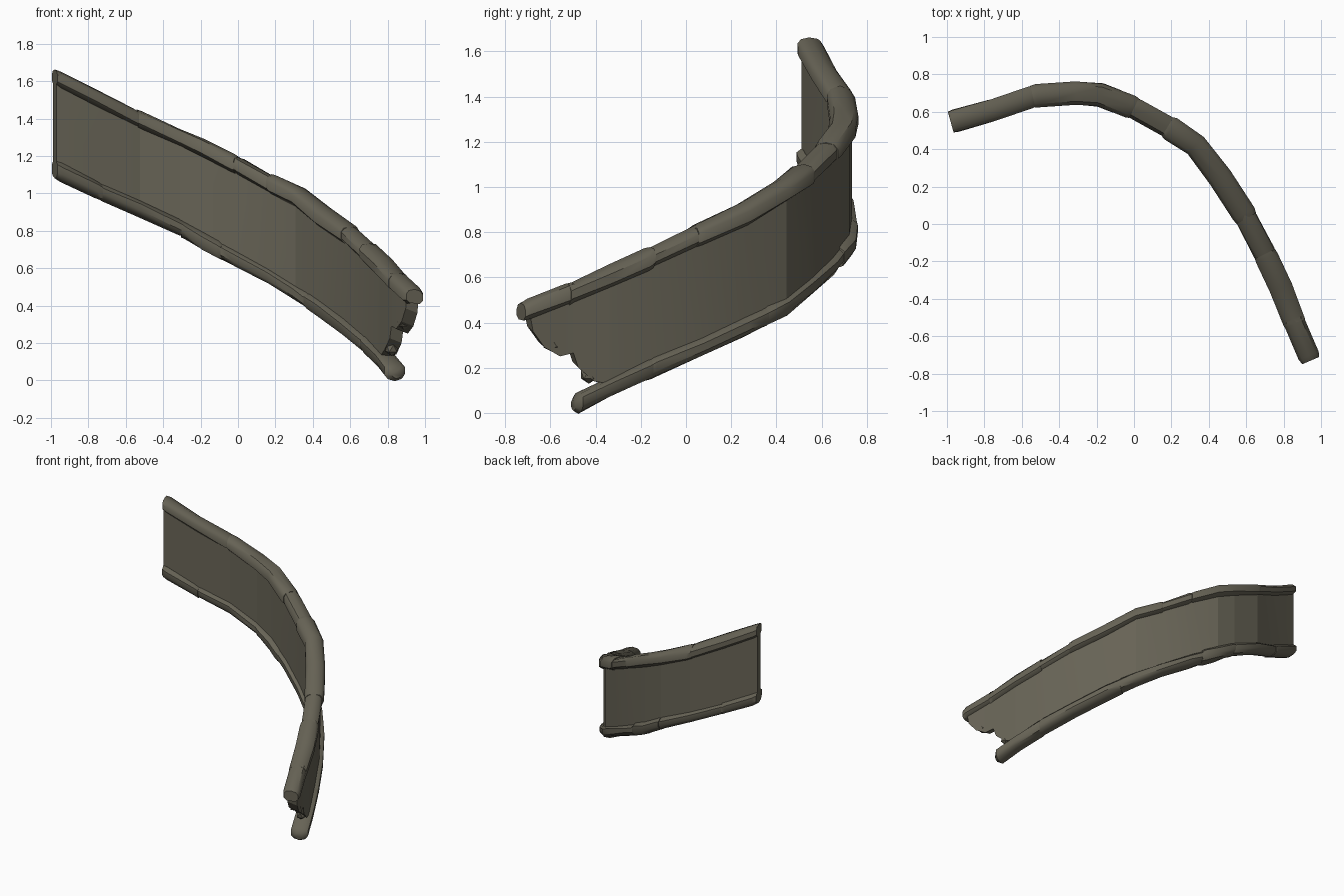
import bpy, bmesh, math, random
from mathutils import Vector

if "Cube" in bpy.data.objects:
    bpy.data.objects.remove(bpy.data.objects["Cube"])
random.seed(4)

stone = bpy.data.materials.new("weathered stone")
stone.diffuse_color = (0.135, 0.125, 0.092, 1)
stone.use_nodes = True
stone.node_tree.nodes["Principled BSDF"].inputs["Base Color"].default_value = stone.diffuse_color

# Sloping curved path: x, y, top rail height, bottom rail height
PATH = [(-.98, .545, 1.62, 1.13), (-.75, .61, 1.50, 1.015), (-.53, .685, 1.39, .92),
        (-.31, .70, 1.295, .82), (-.18, .69, 1.24, .745), (0, .62, 1.15, .65),
        (.18, .52, 1.05, .555), (.33, .42, .98, .468), (.46, .25, .875, .385),
        (.59, .05, .785, .29), (.70, -.16, .685, .2), (.785, -.34, .605, .115),
        (.855, -.52, .525, .025), (.945, -.73, .445, -.06)]
LAST = len(PATH) - 1


def at(t):
    i = max(0, min(LAST - 1, int(math.floor(t))))
    return [a + (b - a) * (t - i) for a, b in zip(PATH[i], PATH[i + 1])]


def normal(t):
    a, b = at(max(0, t - .5)), at(min(LAST, t + .5))
    return Vector((a[1] - b[1], b[0] - a[0], 0)).normalized()


def finish(bm, name, angle):
    bmesh.ops.recalc_face_normals(bm, faces=bm.faces)
    me = bpy.data.meshes.new(name)
    bm.to_mesh(me)
    bm.free()
    ob = bpy.data.objects.new(name, me)
    bpy.context.collection.objects.link(ob)
    me.materials.append(stone)
    bpy.ops.object.select_all(action='DESELECT')
    ob.select_set(True)
    bpy.context.view_layer.objects.active = ob
    bpy.ops.object.shade_smooth_by_angle(angle=math.radians(angle))


# Rounded stone profile: sideways, upward
PROFILE = [(-.06, -.022), (-.06, .016), (-.042, .04), (0, .05),
           (.042, .04), (.06, .016), (.06, -.022), (.035, -.042), (-.035, -.042)]


def rail_block(name, t0, t1, level, scale, taper0=.94, taper1=.94):
    flip = 1 if level == 2 else -1
    bm = bmesh.new()
    ts = [(t0, taper0), (t0 + .12, 1)]
    ts += [(k, 1) for k in range(LAST + 1) if t0 + .2 < k < t1 - .2]
    ts += [(t1 - .12, 1), (t1, taper1)]
    rings = []
    for t, s in ts:
        p, n = at(t), normal(t)
        s *= scale * random.uniform(.97, 1.03)
        rings.append([bm.verts.new(Vector((p[0], p[1], p[level])) + n * u * s
                                   + Vector((0, 0, v * s * flip + random.uniform(-.004, .004))))
                      for u, v in PROFILE])
    m = len(PROFILE)
    for a, b in zip(rings, rings[1:]):
        for j in range(m):
            bm.faces.new((a[j], a[(j + 1) % m], b[(j + 1) % m], b[j]))
    bm.faces.new(rings[0])
    bm.faces.new(rings[-1])
    finish(bm, name, 40)


# Rails made of slightly mismatched blocks
TOP = [(0, 2, .98), (1.95, 5, 1.06), (4.97, 6.1, .97), (6, 9.1, 1.07),
       (9, 10.1, .95), (10, 12.05, 1.03)]
for i, (a, b, s) in enumerate(TOP):
    rail_block(f"top_rail_{i}", a, b, 2, s)
rail_block("top_rail_end", 11.95, 13, 2, .97, 1, .86)
BOTTOM = [(0, 1.05, 1), (1, 3.1, .93), (3.05, 4.6, 1.05), (4.5, 7.6, .93),
          (7.5, 10.1, .98)]
for i, (a, b, s) in enumerate(BOTTOM):
    rail_block(f"bottom_rail_{i}", a, b, 3, s)
rail_block("bottom_rail_end", 10, 11.88, 3, .98, .94, .5)

# Wall panel; the low end is broken away along the listed heights (t, z)
BREAK = [(11.1, .13), (11.44, .14), (11.83, .2), (11.95, .265), (12.24, .25),
         (12.57, .29), (12.81, .36), (12.86, .42)]
cols = [(k, at(k)[3]) for k in range(12) if k < 11.1] + BREAK
bm = bmesh.new()
rings = []
H = .034
for t, low in cols:
    p, n = at(t), normal(t)
    chip = .025 if t > 11.1 else 0
    c = Vector((p[0], p[1], 0))
    o, i = c + n * H, c - n * H
    rings.append([bm.verts.new(q) for q in (
        (o.x, o.y, low), (o.x, o.y, p[2]), (i.x, i.y, p[2]), (i.x, i.y, low + chip))])
for a, b in zip(rings, rings[1:]):
    for j in range(4):
        k = (j + 1) % 4
        bm.faces.new((a[j], a[k], b[k], b[j]))
bm.faces.new(rings[0])
bm.faces.new(rings[-1])
finish(bm, "wall_panel", 8)

# Broken lumps on the torn edge
for i, (t, z, r) in enumerate([(11.5, .17, .04), (12.35, .31, .045)]):
    p = at(t)
    bm = bmesh.new()
    bmesh.ops.create_icosphere(bm, subdivisions=1, radius=r)
    for v in bm.verts:
        v.co = v.co * random.uniform(.85, 1.05) + Vector((p[0], p[1], z))
    finish(bm, f"broken_lump_{i}", 20)
